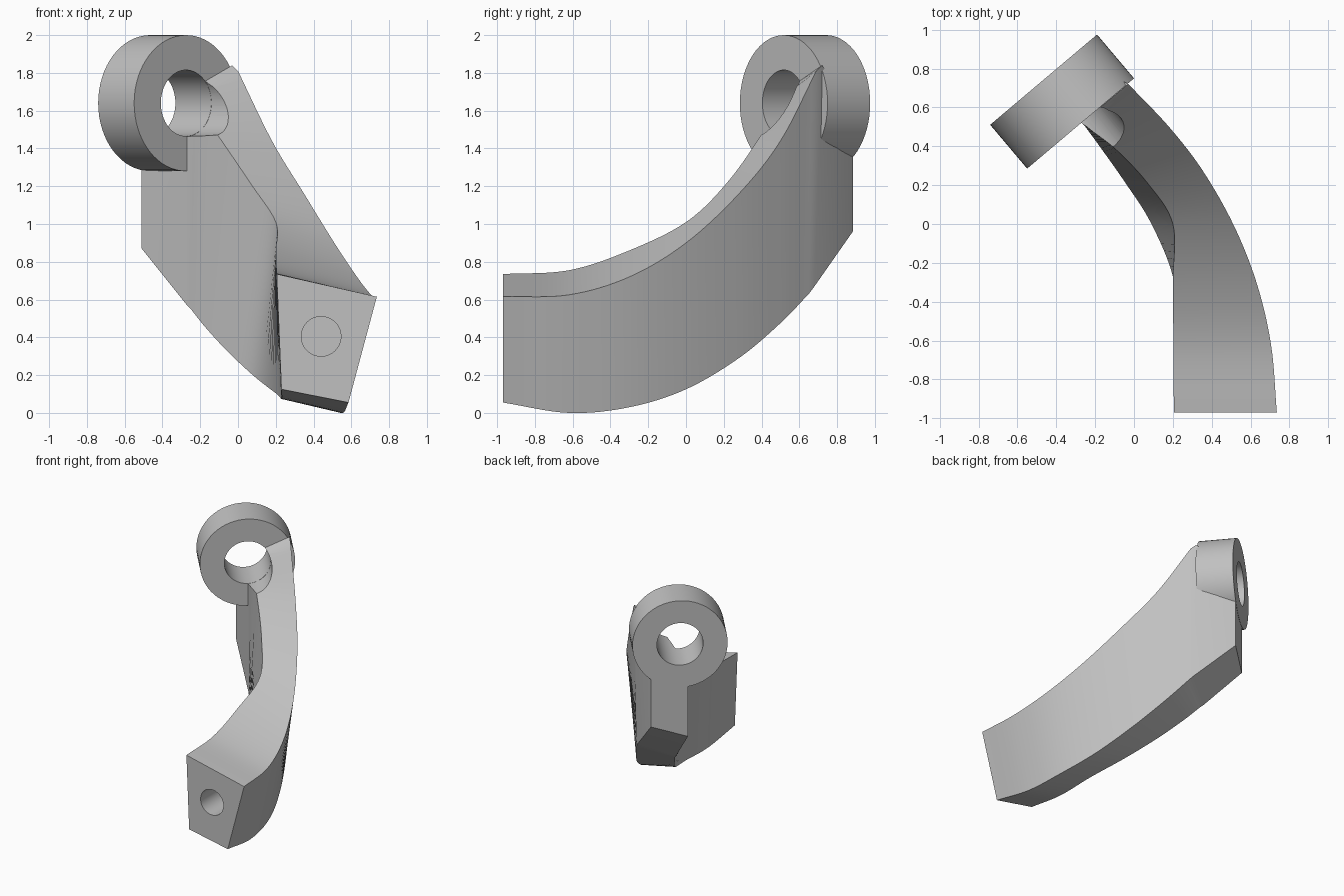
import bpy, bmesh, math
from mathutils import Vector, Matrix

cube = bpy.data.objects.get("Cube")
if cube:
    bpy.data.objects.remove(cube, do_unlink=True)

# Single plain grey
grey = bpy.data.materials.new("plain grey")
grey.use_nodes = True
grey.diffuse_color = (0.53, 0.53, 0.53, 1)
grey.node_tree.nodes["Principled BSDF"].inputs["Base Color"].default_value = grey.diffuse_color


def make_object(name, bm):
    bmesh.ops.recalc_face_normals(bm, faces=bm.faces)
    mesh = bpy.data.meshes.new(name)
    bm.to_mesh(mesh)
    bm.free()
    mesh.materials.append(grey)
    obj = bpy.data.objects.new(name, mesh)
    bpy.context.collection.objects.link(obj)
    return obj


def activate(obj):
    bpy.ops.object.select_all(action='DESELECT')
    obj.select_set(True)
    bpy.context.view_layer.objects.active = obj


def smooth(obj):
    activate(obj)
    bpy.ops.object.shade_smooth_by_angle(angle=math.radians(30))


def cylinder(name, radius, start, end):
    axis = end - start
    bm = bmesh.new()
    turn = axis.to_track_quat('Z', 'Y').to_matrix().to_4x4()
    bmesh.ops.create_cone(bm, cap_ends=True, segments=64, radius1=radius, radius2=radius,
                          depth=axis.length,
                          matrix=Matrix.Translation((start + end) / 2) @ turn)
    return make_object(name, bm)


def cut(target, cutter):
    cutter.hide_render = True
    mod = target.modifiers.new("cut", 'BOOLEAN')
    mod.operation = 'DIFFERENCE'
    mod.solver = 'EXACT'
    mod.object = cutter
    activate(target)
    bpy.ops.object.modifier_apply(modifier=mod.name)
    bpy.data.objects.remove(cutter, do_unlink=True)


def spline(a, b, c, d, t):
    return 0.5 * (2 * b + (c - a) * t + (2 * a - 5 * b + 4 * c - d) * t ** 2
                  + (3 * b - a - 3 * c + d) * t ** 3)


# Arm edges, each listed from the front end to the eye
edges = {
    "upper_inner": [(.205, -.97, .735), (.203, -.62, .755), (.2, -.3, .86), (.2, 0, 1.01),
                    (.07, .21, 1.21), (-.1, .39, 1.46), (-.24, .5, 1.66)],
    "upper_outer": [(.735, -.97, .615), (.705, -.62, .625), (.63, -.3, .72), (.51, 0, .9),
                    (.35, .28, 1.16), (.18, .5, 1.44), (0, .69, 1.81)],
    "lower_outer": [(.585, -.97, .055), (.555, -.62, 0), (.5, -.3, .03), (.39, 0, .125),
                    (.25, .28, .29), (.11, .5, .475), (0, .65, .63)],
    "lower_inner": [(.23, -.97, .125), (.23, -.62, .075), (.205, -.29, .1), (.09, 0, .19),
                    (-.05, .22, .32), (-.17, .39, .45), (-.25, .5, .55)],
}
# Straight tail of each edge, running inside the eye to its back face
tails = {
    "upper_inner": [(-.27, .52, 1.7), (-.51, .703, 1.64)],
    "upper_outer": [(-.03, .72, 1.84), (-.296, .883, 1.64)],
    "lower_outer": [(-.03, .68, .67), (-.296, .883, .96)],
    "lower_inner": [(-.27, .52, .57), (-.51, .703, .87)],
}


def edge_points(name, steps=8):
    pts = [Vector(p) for p in edges[name]]
    padded = [2 * pts[0] - pts[1]] + pts + [2 * pts[-1] - pts[-2]]
    out = []
    for i in range(len(pts) - 1):
        out += [spline(*padded[i:i + 4], k / steps) for k in range(steps)]
    return out + [pts[-1]] + [Vector(p) for p in tails[name]]


# Curved, twisting arm
bm = bmesh.new()
rings = [[bm.verts.new(p) for p in section] for section in zip(*map(edge_points, edges))]
for a, b in zip(rings, rings[1:]):
    for i in range(4):
        j = (i + 1) % 4
        bm.faces.new((a[i], a[j], b[j], b[i]))
bm.faces.new(rings[0])
bm.faces.new(rings[-1])
arm = make_object("curved_arm", bm)

# Eye bore carried through the arm, and the blind hole in the front end
centre = Vector((-.37, .63, 1.64))
axis = Vector((.645, -.764, 0)).normalized()
cut(arm, cylinder("bore_cutter", .176, centre - axis * .5, centre + axis))
cut(arm, cylinder("end_hole_cutter", .105, Vector((.44, -1.1, .405)), Vector((.44, -.6, .405))))
smooth(arm)

# Ring-shaped eye
eye = cylinder("eye_ring", .36, centre - axis * .1475, centre + axis * .1475)
cut(eye, cylinder("eye_cutter", .175, centre - axis, centre + axis))
smooth(eye)
